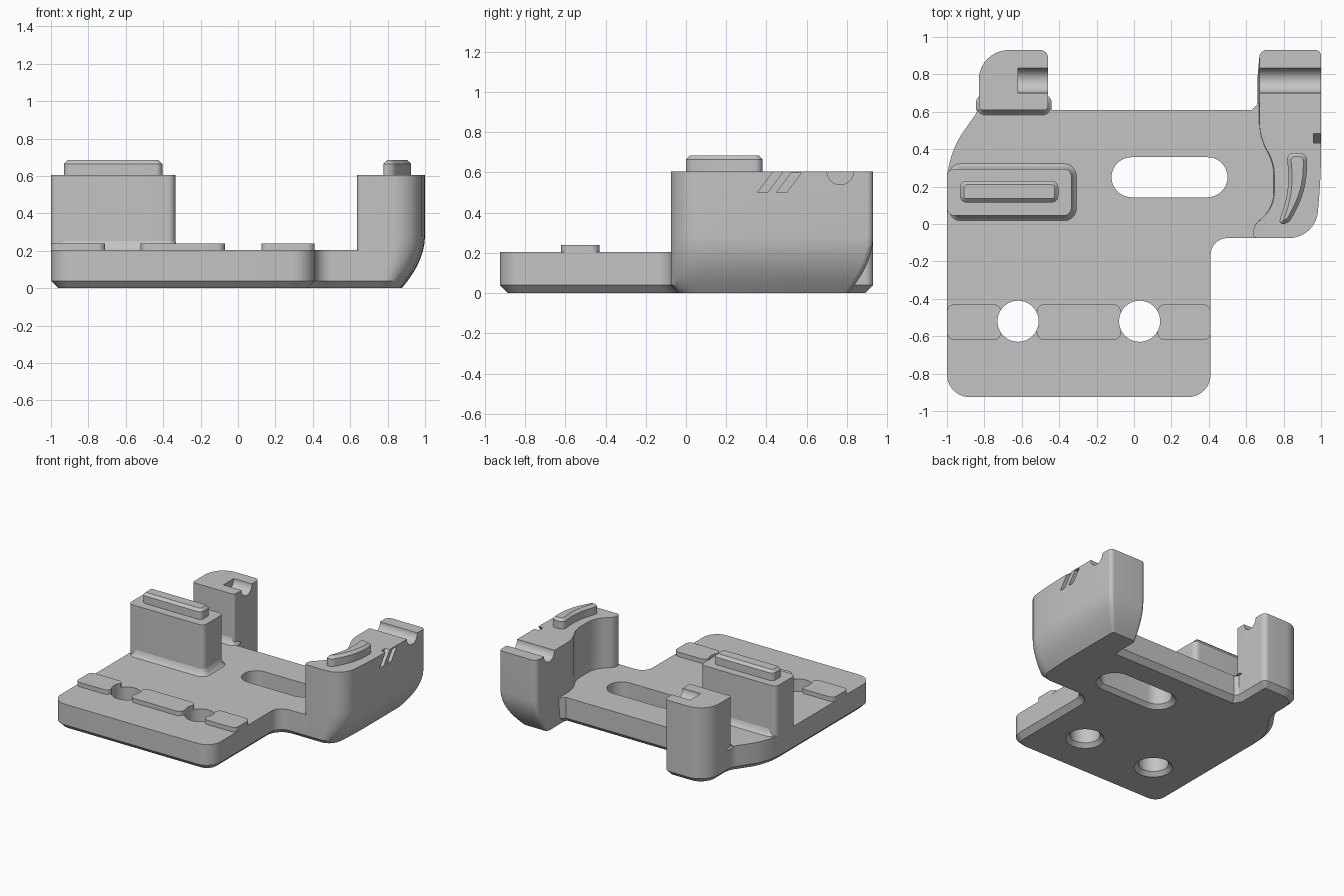
import bpy, bmesh, math
from mathutils import Vector

if "Cube" in bpy.data.objects:
    bpy.data.objects.remove(bpy.data.objects["Cube"])

GREY = (0.55, 0.55, 0.55, 1)
grey = bpy.data.materials.new("plain grey")
grey.use_nodes = True
grey.diffuse_color = GREY
grey.node_tree.nodes["Principled BSDF"].inputs["Base Color"].default_value = GREY


def outline(corners, steps=10):
    """Closed path from (x, y, trim) corners; each corner becomes an arc."""
    path = []
    for i, (x, y, trim) in enumerate(corners):
        p = Vector((x, y))
        if trim == 0:
            path.append(p)
            continue
        a = (Vector(corners[i - 1][:2]) - p).normalized()
        b = (Vector(corners[(i + 1) % len(corners)][:2]) - p).normalized()
        w = math.sin(a.angle(b) / 2)
        for k in range(steps + 1):
            s = k / steps
            u, v, t = (1 - s) ** 2, 2 * w * s * (1 - s), s * s
            path.append((u * (p + a * trim) + v * p + t * (p + b * trim)) / (u + v + t))
    return path


def box(x0, x1, y0, y1, trim):
    return outline([(x0, y0, trim), (x1, y0, trim), (x1, y1, trim), (x0, y1, trim)])


def inset(path, d):
    """Move a counter-clockwise path inward by d."""
    out = []
    for i, p in enumerate(path):
        e = (p - path[i - 1]).normalized()
        f = (path[(i + 1) % len(path)] - p).normalized()
        m, n = Vector((-e.y, e.x)), Vector((-f.y, f.x))
        out.append(p + (m + n) * (d / max(0.3, 1 + m.dot(n))))
    return out


def loft(name, sections):
    """Solid through (z, path) sections with flat ends."""
    bm = bmesh.new()
    rings = [[bm.verts.new((p.x, p.y, z)) for p in path] for z, path in sections]
    n = len(rings[0])
    for lo, hi in zip(rings, rings[1:]):
        for i in range(n):
            j = (i + 1) % n
            bm.faces.new((lo[i], lo[j], hi[j], hi[i]))
    bm.faces.new(rings[0][::-1])
    bm.faces.new(rings[-1])
    bmesh.ops.recalc_face_normals(bm, faces=bm.faces)
    mesh = bpy.data.meshes.new(name)
    bm.to_mesh(mesh)
    bm.free()
    ob = bpy.data.objects.new(name, mesh)
    bpy.context.collection.objects.link(ob)
    mesh.materials.append(grey)
    return ob


def prism(name, path, levels):
    return loft(name, [(z, inset(path, d)) for z, d in levels])


def rod(x0, x1, y, z, r):
    bpy.ops.mesh.primitive_cylinder_add(vertices=48, radius=r, depth=x1 - x0,
                                        location=((x0 + x1) / 2, y, z),
                                        rotation=(0, math.pi / 2, 0))
    return bpy.context.object


def cut(target, cutters):
    for c in cutters:
        c.hide_render = True
        mod = target.modifiers.new("cut", "BOOLEAN")
        mod.operation, mod.solver, mod.object = "DIFFERENCE", "EXACT", c
        bpy.context.view_layer.objects.active = target
        bpy.ops.object.modifier_apply(modifier=mod.name)
        bpy.data.objects.remove(c)


def hole(x, y, rx, ry):
    """Through-hole cutter, countersunk underneath."""
    r = min(rx, ry)
    return prism("hole_cutter", box(x - rx, x + rx, y - ry, y + ry, r * 0.999),
                 [(-0.02, -0.05), (0.03, 0), (0.4, 0)])


parts = []

# Base plate with chamfered underside
plate = prism("base_plate", outline([
    (-1, -0.925, 0.12), (0.41, -0.925, 0.12), (0.41, -0.075, 0.09), (0.78, -0.075, 0),
    (0.78, 0.65, 0), (0.67, 0.65, 0), (0.63, 0.61, 0), (-0.44, 0.61, 0),
    (-0.46, 0.64, 0), (-0.46, 0.93, 0.04), (-0.83, 0.93, 0.16), (-0.83, 0.61, 0.04),
    (-1, 0.37, 0.16)]), [(0, 0.04), (0.04, 0), (0.205, 0)])
cut(plate, [hole(0.19, 0.25, 0.31, 0.107)] + [hole(x, -0.52, 0.11, 0.11) for x in (-0.62, 0.03)])
parts.append(plate)

# Raised strip pads between the round holes
for name, x0, x1 in (("right_pad", -1, -0.71), ("middle_pad", -0.52, -0.07), ("left_pad", 0.125, 0.41)):
    pad = prism(name, box(x0, x1, -0.62, -0.43, 0.04), [(0.15, 0), (0.24, 0)])
    cut(pad, [hole(x, -0.52, 0.11, 0.11) for x in (-0.62, 0.03)])
    parts.append(pad)

# Tall block with its ridge and foot fillet
RIDGE = [(0.58, 0), (0.665, 0), (0.685, 0.02)]
FOOT = [(0.2, -0.035), (0.21, -0.02), (0.235, -0.006), (0.26, 0.002)]
parts += [
    prism("tall_block", box(-1, -0.335, 0.045, 0.295, 0.04), [(0.15, 0), (0.605, 0)]),
    prism("block_ridge", box(-0.93, -0.405, 0.115, 0.23, 0.035), RIDGE),
    prism("block_foot", box(-0.965, -0.335, 0.045, 0.295, 0.04), FOOT),
    prism("post_foot", box(-0.81, -0.475, 0.61, 0.66, 0.015), FOOT),
]

# Back corner post with a blind half-round groove
post = prism("corner_post", outline([
    (-0.83, 0.61, 0.02), (-0.46, 0.61, 0.02), (-0.46, 0.93, 0.04), (-0.83, 0.93, 0.16)]),
    [(0.1, 0), (0.605, 0)])
cut(post, [rod(-0.62, -0.4, 0.767, 0.605, 0.066)])
parts.append(post)

# Side tower whose outer and back faces curve in at the bottom
tower_path = outline([
    (0.635, -0.075, 0.025), (0.97, -0.075, 0.14), (1, 0.25, 0.15), (1, 0.93, 0.03),
    (0.67, 0.93, 0.04), (0.67, 0.46, 0.09), (0.75, 0.33, 0.07), (0.75, 0.09, 0.08),
    (0.64, -0.01, 0.03)])


def tower_section(tuck, chamfer):
    out = []
    for p in tower_path:
        x = 0.64 + (p.x - 0.64) * (1 - tuck / 0.36)
        y = p.y
        if y > 0.5:
            y = 0.5 + (y - 0.5) * (1 - tuck / 0.43)
        elif y < 0.1:
            y += chamfer * (0.1 - y) / 0.175
        out.append(Vector((x, y)))
    return out


tower = loft("side_tower", [(z, tower_section(t, c)) for z, t, c in (
    (0, 0.125, 0.04), (0.04, 0.093, 0), (0.08, 0.065, 0), (0.12, 0.042, 0),
    (0.16, 0.024, 0), (0.2, 0.011, 0), (0.24, 0.003, 0), (0.28, 0, 0), (0.605, 0, 0))])


def slash(y, top):
    """Slanted notch cutter for the outer face."""
    bm = bmesh.new()
    lean = (top - 0.5) * 0.75
    vs = [bm.verts.new((0.96, a, z)) for a, z in (
        (y, 0.5), (y + 0.05, 0.5), (y + 0.05 + lean, top), (y + lean, top))]
    face = bm.faces.new(vs)
    ext = bmesh.ops.extrude_face_region(bm, geom=[face])
    for v in ext["geom"]:
        if isinstance(v, bmesh.types.BMVert):
            v.co.x += 0.1
    bmesh.ops.recalc_face_normals(bm, faces=bm.faces)
    mesh = bpy.data.meshes.new("slash_cutter")
    bm.to_mesh(mesh)
    bm.free()
    ob = bpy.data.objects.new("slash_cutter", mesh)
    bpy.context.collection.objects.link(ob)
    return ob


cut(tower, [rod(0.5, 1.1, 0.767, 0.605, 0.066), slash(0.355, 0.62), slash(0.45, 0.597)])
parts.append(tower)

# Curved ridge on the tower
parts.append(prism("tower_ridge", outline([
    (0.77, -0.005, 0.03), (0.83, 0.005, 0.03), (0.925, 0.19, 0.12), (0.925, 0.38, 0.04),
    (0.815, 0.38, 0.04), (0.835, 0.19, 0.12)]), RIDGE))

# Smooth the curved walls and keep the edges crisp
bpy.ops.object.select_all(action="DESELECT")
for ob in parts:
    ob.select_set(True)
bpy.context.view_layer.objects.active = parts[0]
bpy.ops.object.shade_smooth_by_angle(angle=math.radians(30))
